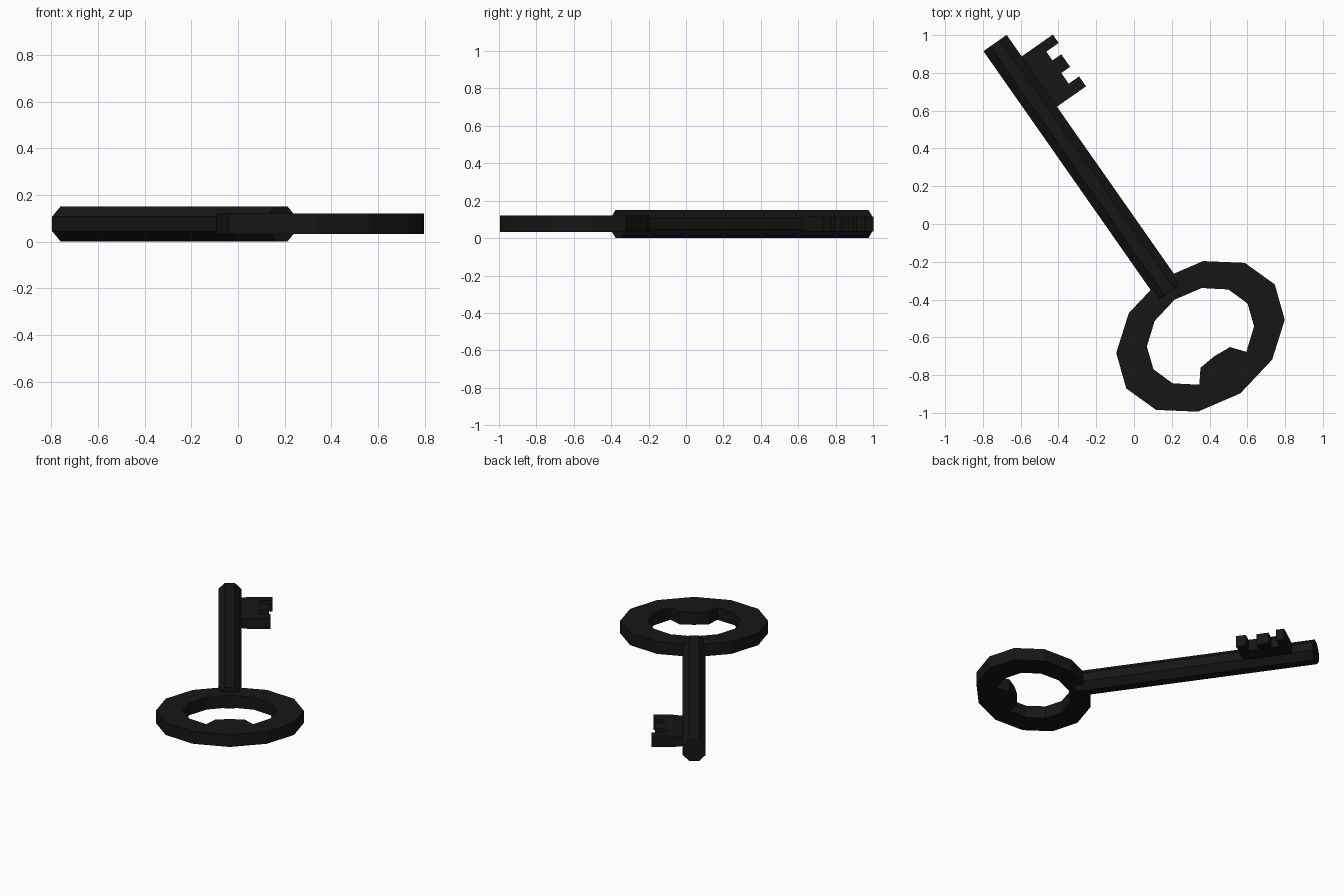
import bpy, bmesh
from math import sin, cos, pi, radians
from mathutils import Matrix

if "Cube" in bpy.data.objects:
    bpy.data.objects.remove(bpy.data.objects["Cube"])

MID = 0.076                      # height of the key's centre plane
PLACE = Matrix.Translation((0.352, -0.595, MID)) @ Matrix.Rotation(radians(35), 4, 'Z')

mat = bpy.data.materials.new("black_iron")
mat.diffuse_color = (0.008, 0.008, 0.008, 1)
mat.use_nodes = True
mat.node_tree.nodes["Principled BSDF"].inputs["Base Color"].default_value = mat.diffuse_color


def finish(name, bm):
    bmesh.ops.recalc_face_normals(bm, faces=bm.faces)
    bm.transform(PLACE)
    mesh = bpy.data.meshes.new(name)
    bm.to_mesh(mesh)
    bm.free()
    mesh.materials.append(mat)
    ob = bpy.data.objects.new(name, mesh)
    bpy.context.collection.objects.link(ob)
    return ob


def loft(bm, sections, closed=False):
    """Join equal-length rings of points with quads."""
    rings = [[bm.verts.new(p) for p in s] for s in sections]
    n = len(rings[0])
    pairs = list(zip(rings, rings[1:]))
    if closed:
        pairs.append((rings[-1], rings[0]))
    for a, b in pairs:
        for i in range(n):
            j = (i + 1) % n
            bm.faces.new((a[i], a[j], b[j], b[i]))
    if not closed:
        bm.faces.new(rings[0])
        bm.faces.new(rings[-1])


# Bow: twelve-sided oval ring with a thickened lobe at the far end
H = 0.044


def oval(a, ru, rw):
    return (ru * cos(a), rw * sin(a))


pairs = []
for i in range(12):
    a = i * pi / 6
    pairs.append([oval(a, 0.304, 0.238), oval(a, 0.48, 0.368)])
pairs[9][0] = (0, -0.128)


def lobe(i, x):
    p, q = pairs[i][1], pairs[i + 1][1]
    return [(x, -0.136), ((p[0] + q[0]) / 2, (p[1] + q[1]) / 2)]


pairs = pairs[:9] + [lobe(8, -0.095)] + [pairs[9]] + [lobe(9, 0.095)] + pairs[10:]
bm = bmesh.new()
loft(bm, [[(*p, -H), (*q, -H), (*q, H), (*p, H)] for p, q in pairs], closed=True)
finish("bow_ring", bm)

# Shank: octagonal rod running from the bow to the tip
R = 0.075 / cos(pi / 8)
octagon = [(R * cos(pi / 8 + k * pi / 4), R * sin(pi / 8 + k * pi / 4)) for k in range(8)]
bm = bmesh.new()
loft(bm, [[(x, w, z) for x, z in octagon] for w in (0.288, 1.896)])
finish("shank", bm)

# Bit: web flaring out of the shank, then a plate with three teeth
T = 0.04
bm = bmesh.new()
loft(bm, [[(u, 1.432, -t), (u, 1.757, -t), (u, 1.757, t), (u, 1.432, t)]
          for u, t in ((0.05, 0.03), (0.135, T))])
finish("bit_web", bm)

teeth = [(0.263, 1.432, 1.496), (0.253, 1.565, 1.646), (0.276, 1.703, 1.757)]
outline = [(0.135, 1.757), (0.135, 1.432)]
for u, w0, w1 in teeth:
    if w0 > 1.44:
        outline.append((0.196, w0))
    outline += [(u, w0), (u, w1)]
    if w1 < 1.75:
        outline.append((0.196, w1))
bm = bmesh.new()
loft(bm, [[(u, w, z) for u, w in outline] for z in (-T, T)])
finish("bit_teeth", bm)
